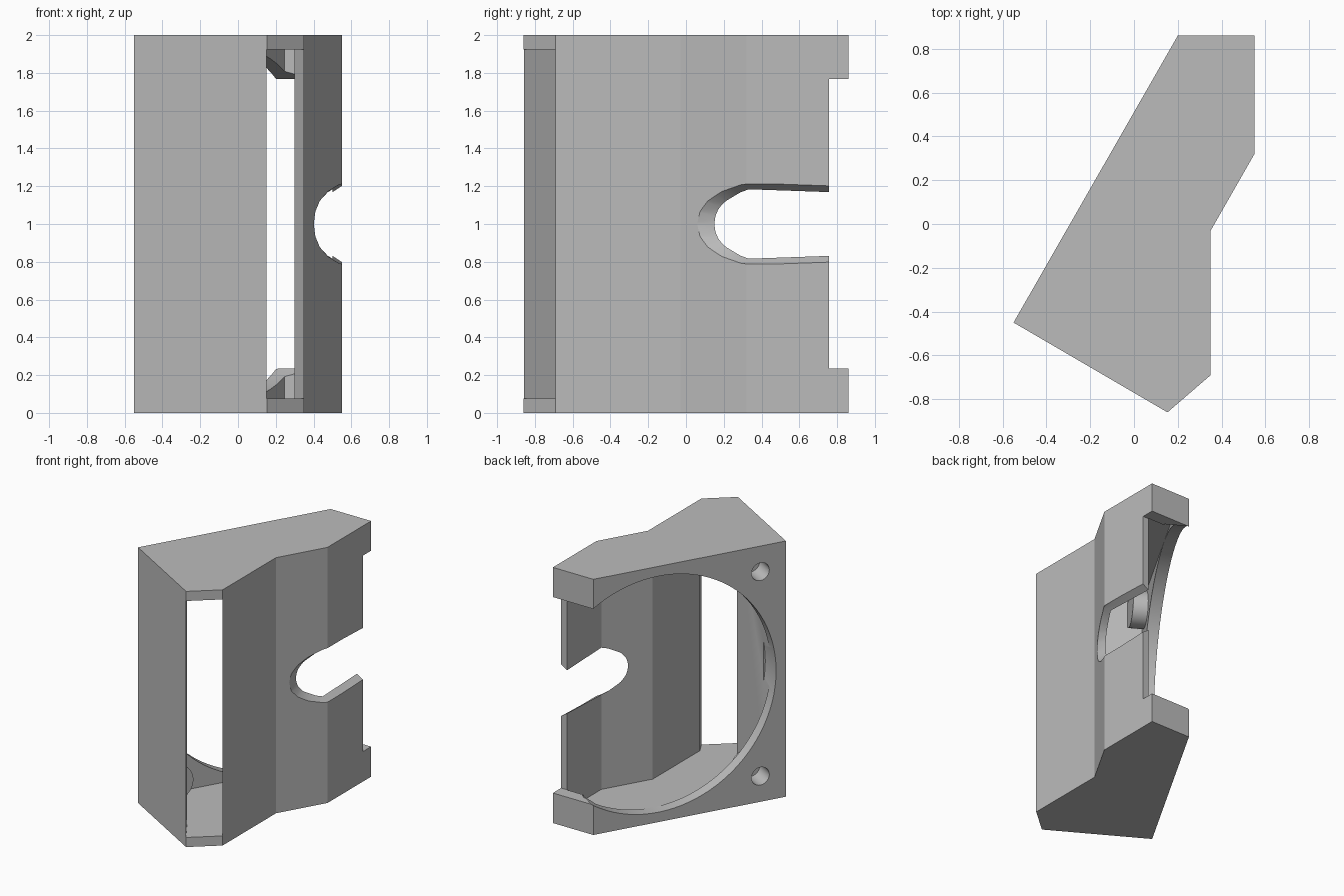
import bpy, bmesh, math
from mathutils import Vector, Matrix

cube = bpy.data.objects.get("Cube")
if cube:
    bpy.data.objects.remove(cube, do_unlink=True)

grey = bpy.data.materials.new("plain grey")
grey.use_nodes = True
grey.diffuse_color = (0.5, 0.5, 0.5, 1)
grey.node_tree.nodes["Principled BSDF"].inputs["Base Color"].default_value = (0.5, 0.5, 0.5, 1)


def make_object(name, bm):
    bmesh.ops.recalc_face_normals(bm, faces=bm.faces)
    mesh = bpy.data.meshes.new(name)
    bm.to_mesh(mesh)
    bm.free()
    mesh.materials.append(grey)
    obj = bpy.data.objects.new(name, mesh)
    bpy.context.collection.objects.link(obj)
    return obj


def prism(name, outline, bottom, top):
    bm = bmesh.new()
    face = bm.faces.new([bm.verts.new((x, y, bottom)) for x, y in outline])
    extruded = bmesh.ops.extrude_face_region(bm, geom=[face])["geom"]
    moved = [v for v in extruded if isinstance(v, bmesh.types.BMVert)]
    bmesh.ops.translate(bm, verts=moved, vec=(0, 0, top - bottom))
    return make_object(name, bm)


# Frame of the slanted fan plate: along its length, and inward
corner = Vector((-0.55, -0.45, 0))
along = (Vector((0.2, 0.86, 0)) - corner).normalized()
inward = Vector((along.y, -along.x, 0))


def plate_cylinder(name, s, z, radius, start, end, sides):
    bm = bmesh.new()
    spot = corner + along * s + inward * (start + end) / 2 + Vector((0, 0, z))
    turn = inward.to_track_quat("Z", "Y").to_matrix().to_4x4()
    bmesh.ops.create_cone(bm, cap_ends=True, segments=sides, radius1=radius,
                          radius2=radius, depth=end - start,
                          matrix=Matrix.Translation(spot) @ turn)
    return make_object(name, bm)


def combine(target, tool, operation):
    mod = target.modifiers.new(operation.lower(), "BOOLEAN")
    mod.operation = operation
    mod.solver = "EXACT"
    mod.object = tool
    tool.hide_render = True
    bpy.context.view_layer.update()
    graph = bpy.context.evaluated_depsgraph_get()
    mesh = bpy.data.meshes.new_from_object(target.evaluated_get(graph))
    target.modifiers.clear()
    target.data = mesh
    bpy.data.objects.remove(tool, do_unlink=True)


# Outer shell
duct = prism("fan_duct", [(0.2, 0.86), (0.55, 0.86), (0.55, 0.32), (0.35, -0.03),
                          (0.35, -0.69), (0.153, -0.86), (-0.55, -0.45)], 0, 2)

# Hollow inside, running out through the front mouth
cavity = prism("cavity_cutter", [(-0.427, -0.416), (0.04, -0.689), (0.212, -0.953),
                                 (0.388, -0.762), (0.3, -0.6), (0.3, -0.017),
                                 (0.5, 0.333), (0.5, 0.76), (0.247, 0.76)], 0.075, 1.925)
combine(duct, cavity, "DIFFERENCE")

# Screw bosses behind the plate
for z in (0.2, 1.8):
    combine(duct, plate_cylinder("screw_boss", 0.2, z, 0.14, 0.03, 0.2, 32), "UNION")

# Round fan opening and blind screw holes
combine(duct, plate_cylinder("fan_cutter", 1, 1, 0.923, -0.3, 0.18, 96), "DIFFERENCE")
for z in (0.2, 1.8):
    combine(duct, plate_cylinder("screw_cutter", 0.2, z, 0.07, -0.1, 0.16, 24), "DIFFERENCE")

# Window in the back wall
window = prism("window_cutter", [(-0.2, 0.758), (0.8, 0.758), (0.8, 1), (-0.2, 1)], 0.235, 1.768)
combine(duct, window, "DIFFERENCE")


# Tapered cable slot, following the bent right wall
def outer_x(y):
    return min(0.55, 0.35 + (y + 0.03) / 1.75)


def inner_x(y):
    return min(0.5, 0.3 + (y + 0.017) / 1.75)


bm = bmesh.new()
steps = 10
for i in range(steps + 1):
    angle = math.pi * (i / steps - 0.5)
    y1, z1 = 0.32 - 0.26 * math.cos(angle), 1 + 0.195 * math.sin(angle)
    y2, z2 = 0.32 - 0.17 * math.cos(angle), 1 + 0.157 * math.sin(angle)
    outer = Vector((outer_x(y1), y1, z1))
    inner = Vector((inner_x(y2), y2, z2))
    step = (outer - inner) * 0.6
    bm.verts.new(outer + step)
    bm.verts.new(inner - step)
    if i in (0, steps):
        for p in (outer + step, inner - step):
            bm.verts.new((p.x, 0.95, p.z))
hull = bmesh.ops.convex_hull(bm, input=bm.verts)
loose = [v for v in bm.verts if not v.link_faces]
bmesh.ops.delete(bm, geom=loose, context="VERTS")
combine(duct, make_object("slot_cutter", bm), "DIFFERENCE")

# Smooth the round parts, keep edges sharp
bpy.ops.object.select_all(action="DESELECT")
duct.select_set(True)
bpy.context.view_layer.objects.active = duct
bpy.ops.object.shade_smooth_by_angle(angle=math.radians(25))
